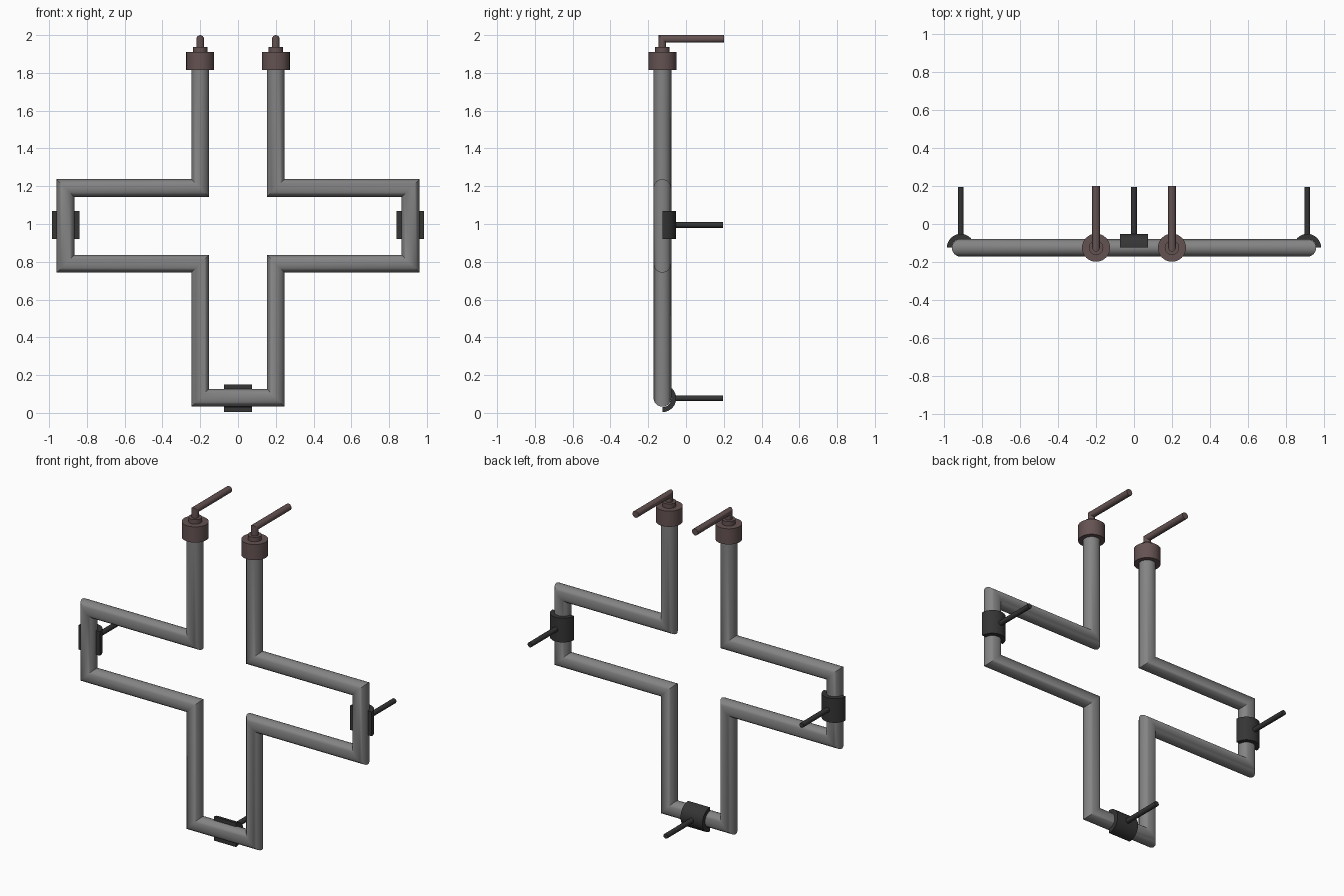
import bpy, bmesh, math
from mathutils import Vector, Matrix

cube = bpy.data.objects.get("Cube")
if cube:
    bpy.data.objects.remove(cube, do_unlink=True)

Y = -0.125          # depth of the pipe's centre line
PIPE_R = 0.047
SLEEVE_R = 0.073


def material(name, r, g, b):
    m = bpy.data.materials.new(name)
    m.use_nodes = True
    m.diffuse_color = (r, g, b, 1)
    m.node_tree.nodes["Principled BSDF"].inputs["Base Color"].default_value = (r, g, b, 1)
    return m


steel = material("grey steel", 0.23, 0.23, 0.23)
black = material("black iron", 0.035, 0.035, 0.035)
brown = material("brown iron", 0.13, 0.085, 0.085)


def finish(name, bm, mat):
    bmesh.ops.recalc_face_normals(bm, faces=bm.faces)
    mesh = bpy.data.meshes.new(name)
    bm.to_mesh(mesh)
    bm.free()
    mesh.materials.append(mat)
    ob = bpy.data.objects.new(name, mesh)
    bpy.context.collection.objects.link(ob)
    bpy.ops.object.select_all(action="DESELECT")
    ob.select_set(True)
    bpy.context.view_layer.objects.active = ob
    bpy.ops.object.shade_smooth_by_angle(angle=math.radians(35))
    return ob


def tube(name, path, across, radius, mat, sides=24):
    """Sweep a round section along a planar path with mitred corners."""
    pts = [Vector(p) for p in path]
    across = Vector(across)
    normals = [(b - a).normalized().cross(across) for a, b in zip(pts, pts[1:])]
    bm = bmesh.new()
    rings = []
    for i, p in enumerate(pts):
        n1, n2 = normals[max(i - 1, 0)], normals[min(i, len(normals) - 1)]
        mitre = (n1 + n2) / (1 + n1.dot(n2))
        angles = [math.tau * k / sides for k in range(sides)]
        rings.append([bm.verts.new(p + radius * (mitre * math.cos(a) + across * math.sin(a)))
                      for a in angles])
    for r1, r2 in zip(rings, rings[1:]):
        for k in range(sides):
            j = (k + 1) % sides
            bm.faces.new((r1[k], r1[j], r2[j], r2[k]))
    bm.faces.new(rings[0])
    bm.faces.new(rings[-1])
    return finish(name, bm, mat)


def saddle(name, centre, turn, length=0.147, steps=16):
    """Half sleeve hugging the back of the pipe, its axis upright before the turn."""
    arc = [math.pi * k / steps for k in range(steps + 1)]
    outline = [(SLEEVE_R * math.cos(a), SLEEVE_R * math.sin(a)) for a in arc]
    outline += [(PIPE_R * math.cos(a), PIPE_R * math.sin(a)) for a in reversed(arc)]
    bm = bmesh.new()
    face = bm.faces.new([bm.verts.new((x, y, -length / 2)) for x, y in outline])
    grown = bmesh.ops.extrude_face_region(bm, geom=[face])
    top = [v for v in grown["geom"] if isinstance(v, bmesh.types.BMVert)]
    bmesh.ops.translate(bm, verts=top, vec=(0, 0, length))
    bm.transform(Matrix.Translation(centre) @ Matrix.Rotation(turn, 4, "Y"))
    return finish(name, bm, mat=black)


# Cross-shaped pipe, one half mirrored into the other
half = [(0.2, 1.85), (0.2, 1.19), (0.913, 1.19), (0.913, 0.79), (0.2, 0.79), (0.2, 0.08)]
outline = half + [(-x, z) for x, z in reversed(half)]
tube("cross_pipe", [(x, Y, z) for x, z in outline], (0, 1, 0), PIPE_R, steel)

# Wall brackets: half sleeve with a rod running back
for label, x, z, turn in (("left", 0.913, 0.995, 0), ("right", -0.913, 0.995, 0),
                          ("bottom", 0, 0.077, math.pi / 2)):
    saddle(label + "_bracket_sleeve", (x, Y, z), turn)
    tube(label + "_bracket_rod", [(x, Y + 0.06, z), (x, 0.195, z)], (1, 0, 0), 0.015, black, 16)

# Pipe ends: collar, small neck and bent outlet rod
for label, x in (("left", 0.2), ("right", -0.2)):
    tube(label + "_collar", [(x, Y, 1.815), (x, Y, 1.91)], (1, 0, 0), 0.074, brown, 32)
    tube(label + "_collar_neck", [(x, Y, 1.90), (x, Y, 1.937)], (1, 0, 0), 0.038, brown)
    tube(label + "_outlet_rod", [(x, Y, 1.92), (x, Y, 1.98), (x, 0.2, 1.98)],
         (1, 0, 0), 0.02, brown, 16)
